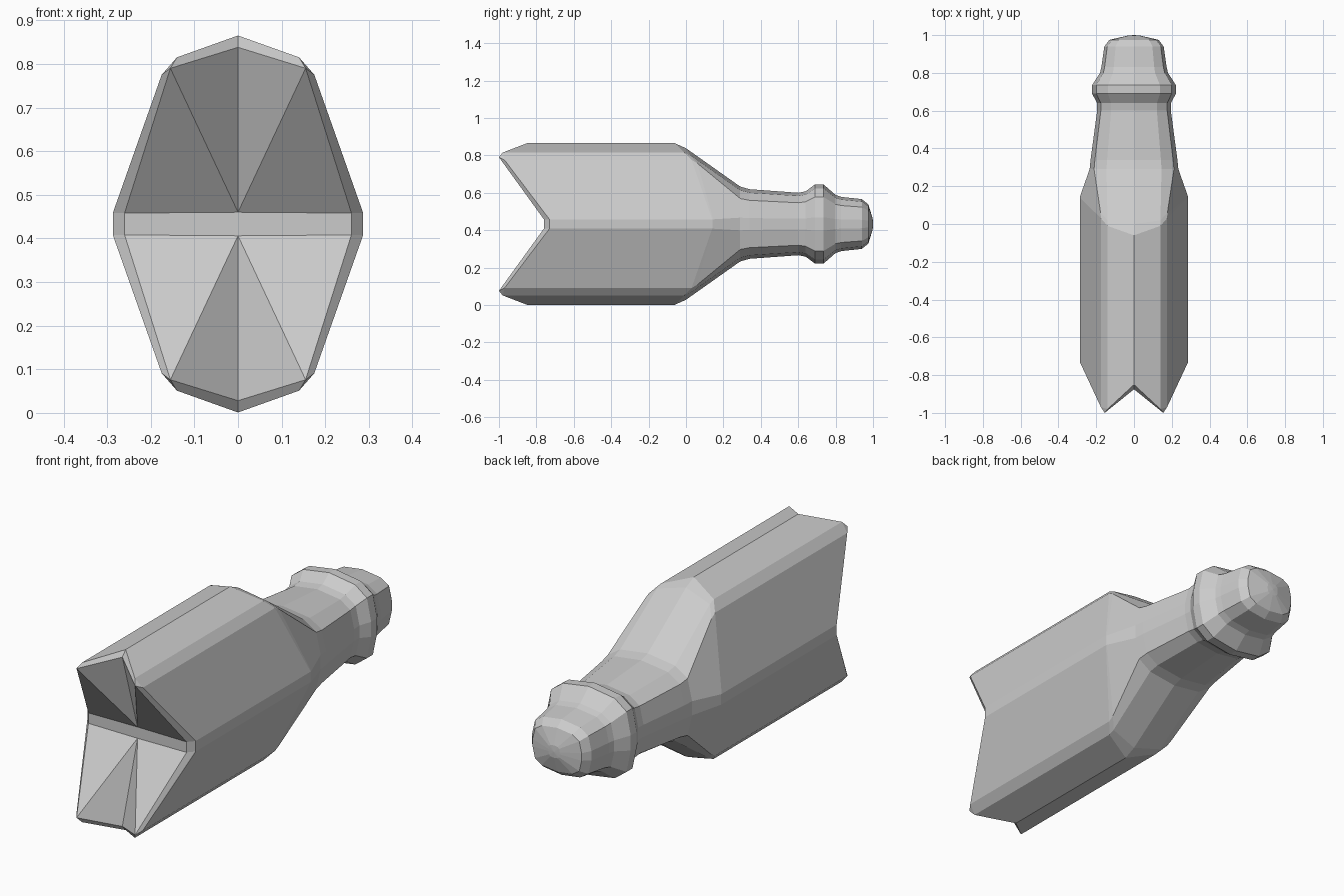
import bpy
import bmesh

if "Cube" in bpy.data.objects:
    bpy.data.objects.remove(bpy.data.objects["Cube"])

MID = 0.433  # height of the long axis

# One quarter of each body ring: ridge, shoulder, shoulder edge, side (x, y, z from axis)
tip = (0.155, -1, 0.357)
notch_rim = [(0, -0.875, 0.405), tip, tip, (0.26, -0.76, 0.025)]
front_edge = [(0, -0.85, 0.432), (0.14, -0.98, 0.382), (0.175, -0.97, 0.342), (0.287, -0.73, 0.025)]
body_end = [(0, -0.06, 0.432), (0.14, -0.01, 0.382), (0.175, 0.03, 0.342), (0.287, 0.14, 0.025)]
ramp_top = [(0, 0, 0.405), (0.14, 0.02, 0.37), (0.177, 0.06, 0.325), (0.286, 0.145, 0.025)]


def round_quarter(y, width, height):
    """Quarter ring of the neck, collar and nozzle."""
    shape = [(0, 1), (0.62, 0.9), (0.9, 0.68), (1, 0.17)]
    return [(width * a, y, height * b) for a, b in shape]


# Neck, collar, nozzle and its domed end: y, half width, half height
neck = [(0.29, 0.235, 0.2), (0.34, 0.23, 0.186), (0.6, 0.195, 0.167), (0.64, 0.195, 0.175),
        (0.69, 0.222, 0.212), (0.735, 0.222, 0.212), (0.8, 0.18, 0.155), (0.83, 0.173, 0.145),
        (0.94, 0.157, 0.133), (0.975, 0.13, 0.105), (0.998, 0.03, 0.03)]

quarters = [notch_rim, front_edge, body_end, ramp_top]
quarters += [round_quarter(*row) for row in neck]

bm = bmesh.new()


def add_ring(quarter):
    """Mirror a quarter to a closed ring, clockwise from the top ridge."""
    right = quarter + [(x, y, -z) for x, y, z in reversed(quarter)]
    left = [(-x, y, z) for x, y, z in reversed(right[1:-1])]
    return [bm.verts.new((x, y, MID + z)) for x, y, z in right + left]


# Skin between neighbouring rings
rings = [add_ring(q) for q in quarters]
count = len(rings[0])
for a, b in zip(rings, rings[1:]):
    for i in range(count):
        j = (i + 1) % count
        bm.faces.new((a[i], a[j], b[j], b[i]))

# Domed end
pole = bm.verts.new((0, 1, MID))
last = rings[-1]
for i in range(count):
    bm.faces.new((last[i], last[(i + 1) % count], pole))

# Notched front: an upper and a lower fan, with a flat band between
rim = rings[0]
upper, lower = [bm.verts.new((0, -0.76, MID + z)) for z in (0.027, -0.027)]
for centre, start in ((upper, -3), (lower, 4)):
    for i in range(start, start + 6):
        bm.faces.new((rim[i], rim[i + 1], centre))
bm.faces.new((rim[3], rim[4], lower, upper))
bm.faces.new((rim[10], rim[11], upper, lower))

bmesh.ops.remove_doubles(bm, verts=bm.verts[:], dist=0.0005)
bmesh.ops.recalc_face_normals(bm, faces=bm.faces[:])

mesh = bpy.data.meshes.new("notched_body")
bm.to_mesh(mesh)
bm.free()
body = bpy.data.objects.new("notched_body", mesh)
bpy.context.collection.objects.link(body)

# Plain grey finish
grey = bpy.data.materials.new("plain_grey")
grey.use_nodes = True
colour = (0.6, 0.6, 0.6, 1)
grey.diffuse_color = colour
grey.node_tree.nodes["Principled BSDF"].inputs["Base Color"].default_value = colour
mesh.materials.append(grey)
